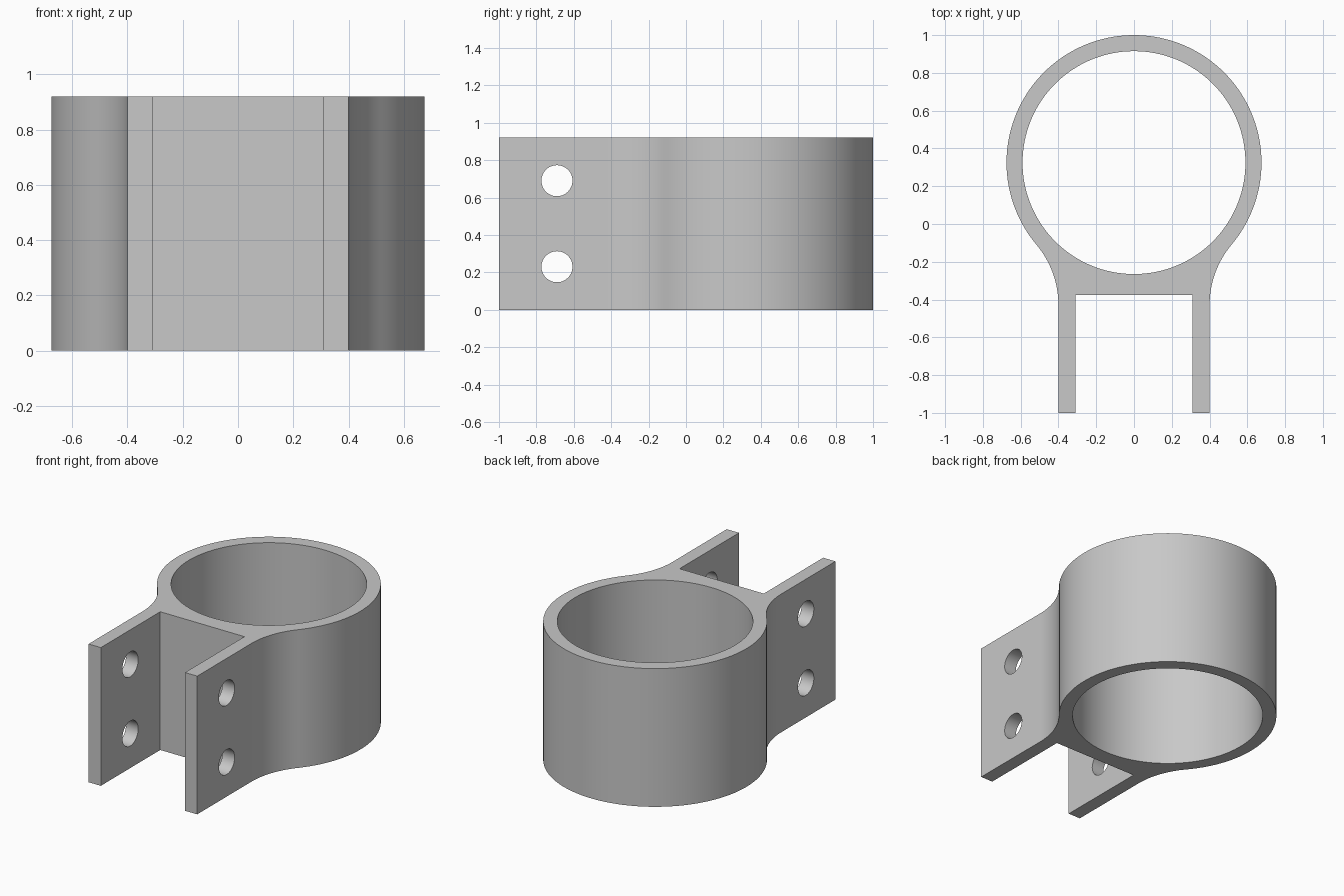
import bpy, bmesh
from math import sin, cos, pi, atan2, sqrt
from mathutils import Matrix, Vector

if "Cube" in bpy.data.objects:
    bpy.data.objects.remove(bpy.data.objects["Cube"])

HEIGHT = 0.92
RING_Y, RING_R, BORE_R = 0.325, 0.675, 0.59
ARM_OUT, ARM_IN, SLOT_Y = 0.40, 0.31, -0.375
FILLET_R = 0.5

grey = bpy.data.materials.new("light grey")
grey.use_nodes = True
grey.diffuse_color = (0.58, 0.58, 0.58, 1)
grey.node_tree.nodes["Principled BSDF"].inputs["Base Color"].default_value = grey.diffuse_color


def mesh_object(name, bm):
    mesh = bpy.data.meshes.new(name)
    bm.to_mesh(mesh)
    bm.free()
    mesh.materials.append(grey)
    obj = bpy.data.objects.new(name, mesh)
    bpy.context.collection.objects.link(obj)
    return obj


def arc(cx, cy, r, a0, a1, steps):
    return [(cx + r * cos(a0 + (a1 - a0) * i / steps),
             cy + r * sin(a0 + (a1 - a0) * i / steps)) for i in range(steps + 1)]


def cylinder(name, radius, depth, location, sides, axis="Z"):
    bm = bmesh.new()
    turn = Matrix.Rotation(pi / 2, 4, "Y") if axis == "X" else Matrix()
    bmesh.ops.create_cone(bm, cap_ends=True, segments=sides, radius1=radius, radius2=radius,
                          depth=depth, matrix=Matrix.Translation(Vector(location)) @ turn)
    obj = mesh_object(name, bm)
    obj.hide_render = True
    return obj


# Half outline: slot, arm, tangent fillet, then round the ring to the back
drop = sqrt((RING_R + FILLET_R) ** 2 - (ARM_OUT + FILLET_R) ** 2)
fx, fy = ARM_OUT + FILLET_R, RING_Y - drop
touch = atan2(-drop, fx)
half = [(ARM_IN, SLOT_Y), (ARM_IN, -1), (ARM_OUT, -1)]
half += arc(fx, fy, FILLET_R, pi, touch + pi, 16)
half += arc(0, RING_Y, RING_R, touch, pi / 2, 56)[1:]
outline = half + [(-x, y) for x, y in reversed(half[:-1])]

# Solid clamp body
bm = bmesh.new()
base = bm.faces.new([bm.verts.new((x, y, 0)) for x, y in outline])
top = bmesh.ops.extrude_face_region(bm, geom=[base])["geom"]
bmesh.ops.translate(bm, verts=[v for v in top if isinstance(v, bmesh.types.BMVert)],
                    vec=(0, 0, HEIGHT))
bmesh.ops.recalc_face_normals(bm, faces=bm.faces)
clamp = mesh_object("pipe_clamp", bm)

# Large bore and the two bolt holes through both arms
cutters = [cylinder("bore_cutter", BORE_R, 2, (0, RING_Y, HEIGHT / 2), 128)]
for z in (HEIGHT / 4, HEIGHT * 3 / 4):
    cutters.append(cylinder("bolt_hole_cutter", 0.083, 2, (0, -0.69, z), 48, "X"))

bpy.ops.object.select_all(action="DESELECT")
clamp.select_set(True)
bpy.context.view_layer.objects.active = clamp
for cutter in cutters:
    mod = clamp.modifiers.new(cutter.name, "BOOLEAN")
    mod.operation, mod.solver, mod.object = "DIFFERENCE", "EXACT", cutter
    bpy.ops.object.modifier_apply(modifier=mod.name)
    bpy.data.objects.remove(cutter)

bpy.ops.object.shade_smooth_by_angle(angle=pi / 6)
